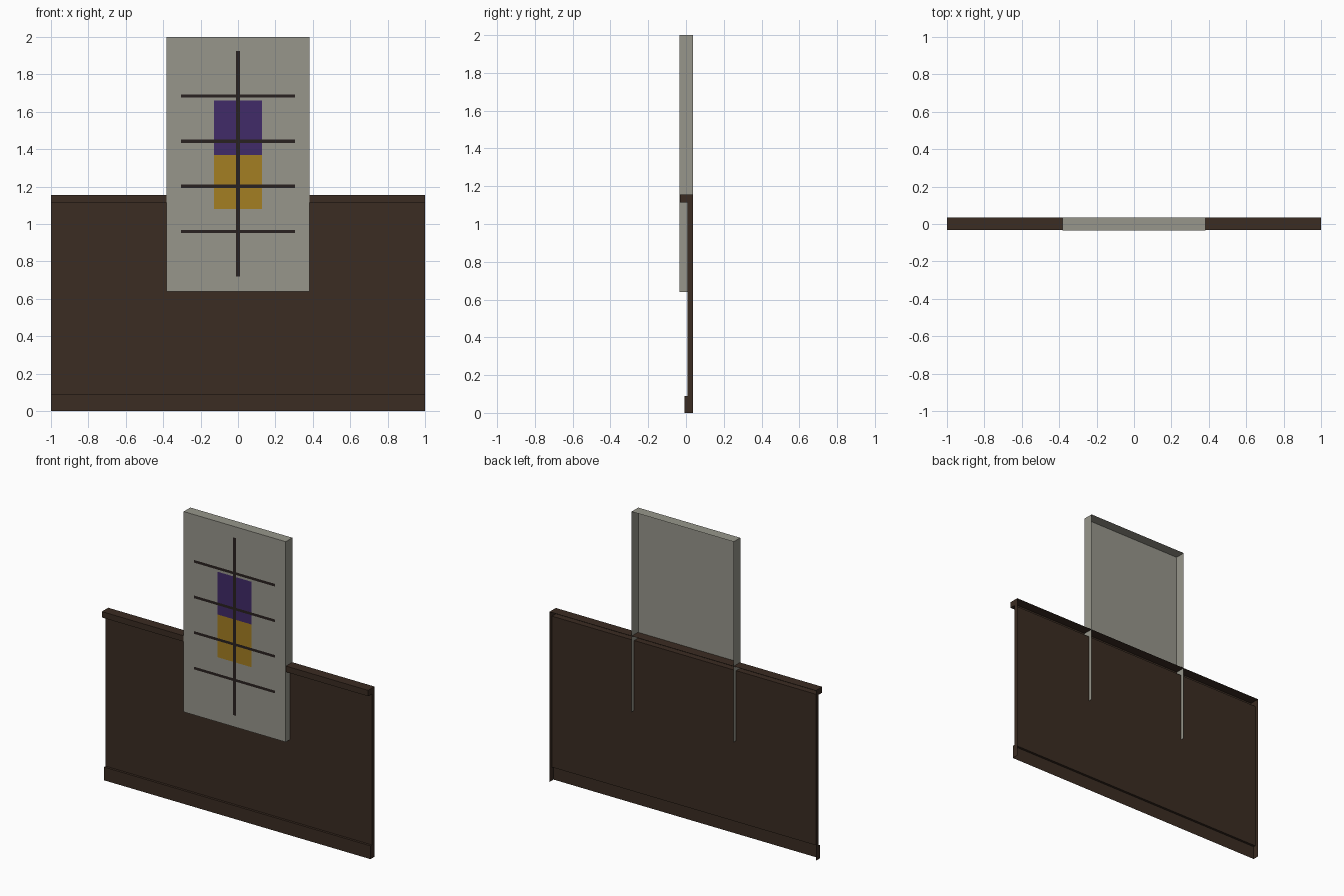
import bpy
import bmesh

if "Cube" in bpy.data.objects:
    bpy.data.objects.remove(bpy.data.objects["Cube"], do_unlink=True)


def material(name, r, g, b):
    mat = bpy.data.materials.new(name)
    mat.use_nodes = True
    mat.diffuse_color = (r, g, b, 1)
    mat.node_tree.nodes["Principled BSDF"].inputs["Base Color"].default_value = (r, g, b, 1)
    return mat


brown = material("dark wood", 0.043, 0.025, 0.016)
grey = material("warm grey", 0.31, 0.305, 0.26)
purple = material("purple glass", 0.052, 0.024, 0.14)
gold = material("gold glass", 0.37, 0.21, 0.016)
lead = material("window lead", 0.022, 0.015, 0.014)


def finish(name, bm, mat):
    mesh = bpy.data.meshes.new(name)
    bm.to_mesh(mesh)
    bm.free()
    mesh.materials.append(mat)
    obj = bpy.data.objects.new(name, mesh)
    bpy.context.collection.objects.link(obj)
    return obj


def plate(name, x, z, width, height, y, mat):
    """Thin upright sheet facing the front."""
    bm = bmesh.new()
    w, h = width / 2, height / 2
    corners = [(-w, -h), (w, -h), (w, h), (-w, h)]
    bm.faces.new([bm.verts.new((x + a, y, z + b)) for a, b in corners])
    return finish(name, bm, mat)


BACK = 0.036
WALL_TOP = 1.155

# Wall shell: rail, panel and skirting in one profile, open behind and below
profile = [(BACK, WALL_TOP), (-0.032, WALL_TOP), (-0.032, 1.115),
           (0.009, 1.115), (0.009, 0.09), (-0.007, 0.09), (-0.007, 0)]
bm = bmesh.new()
left = [bm.verts.new((1, y, z)) for y, z in profile]
right = [bm.verts.new((-1, y, z)) for y, z in profile]
for i in range(len(profile) - 1):
    bm.faces.new((left[i], right[i], right[i + 1], left[i + 1]))
# Closed ends
bm.faces.new(left + [bm.verts.new((1, BACK, 0))])
bm.faces.new(list(reversed(right + [bm.verts.new((-1, BACK, 0))])))
finish("wall_panel", bm, brown)

# Window slab: a box open behind and below, standing through the wall
FRONT = -0.035
LOW, HIGH, HALF = 0.64, 2.0, 0.383
bm = bmesh.new()
bmesh.ops.create_cube(bm, size=1)
open_faces = [f for f in bm.faces if f.normal.y > 0.5 or f.normal.z < -0.5]
bmesh.ops.delete(bm, geom=open_faces, context="FACES")
for v in bm.verts:
    v.co.x = HALF if v.co.x > 0 else -HALF
    v.co.y = BACK if v.co.y > 0 else FRONT
    v.co.z = HIGH if v.co.z > 0 else LOW
finish("window_slab", bm, grey)

# Coloured panes
plate("upper_pane", 0, 1.515, 0.256, 0.29, FRONT - 0.001, purple)
plate("lower_pane", 0, 1.225, 0.256, 0.29, FRONT - 0.001, gold)

# Lead bars
plate("upright_bar", 0, 1.322, 0.02, 1.206, FRONT - 0.002, lead)
for i in range(4):
    plate(f"cross_bar_{i + 1}", 0, 0.96 + i * 0.2415, 0.61, 0.018, FRONT - 0.0025, lead)
